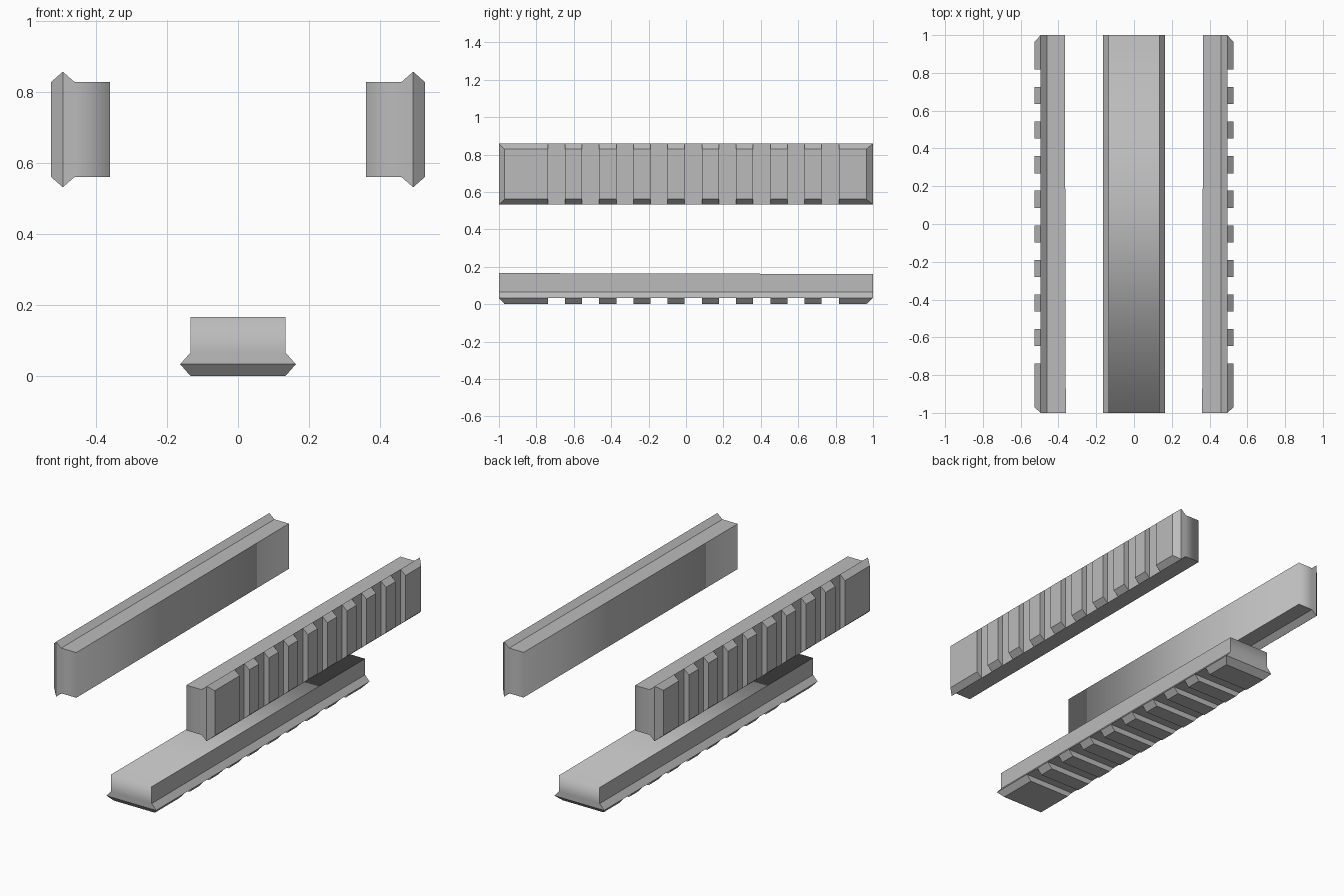
import bpy
import bmesh
from mathutils import Vector

cube = bpy.data.objects.get("Cube")
if cube:
    bpy.data.objects.remove(cube)

# One grey for all the rails
grey = bpy.data.materials.new("rail_grey")
grey.use_nodes = True
grey.diffuse_color = (0.5, 0.5, 0.5, 1)
grey.node_tree.nodes["Principled BSDF"].inputs["Base Color"].default_value = grey.diffuse_color

# Cross-section sizes: half widths, then depths from the toothed face
FACE, RIDGE = 0.134, 0.163
RIDGE_D, NECK_D, DEPTH, TAPER = 0.033, 0.066, 0.166, 0.005


def loft(bm, ring_a, ring_b):
    """Closed solid between two matching rings; returns its faces."""
    a = [bm.verts.new(p) for p in ring_a]
    b = [bm.verts.new(p) for p in ring_b]
    n = len(a)
    faces = [bm.faces.new(a), bm.faces.new(b)]
    faces += [bm.faces.new((a[i], a[(i + 1) % n], b[(i + 1) % n], b[i])) for i in range(n)]
    return faces


def rail(name, place):
    """place maps (across, along, depth) to model space."""
    bm = bmesh.new()

    # Body: plain strip with flared ridges, tapering slightly to the back
    def section(y, depth):
        half = [(RIDGE, RIDGE_D), (FACE, NECK_D), (FACE, depth)]
        outline = half + [(-u, d) for u, d in reversed(half)]
        return [place(u, y, d) for u, d in outline]

    body = loft(bm, section(-1, DEPTH), section(1, DEPTH - TAPER))
    mount = body[4]

    # Teeth: long end pads plus evenly spaced bars with bevelled sides
    spans = [(-1, -0.738, 0.03, 0), (0.818, 1, 0, 0.036)]
    for k in range(8):
        start = -0.647 + 0.1831 * k
        spans.append((start, start + 0.091, 0, 0))
    for y0, y1, cut0, cut1 in spans:
        base = [(-RIDGE, y0), (RIDGE, y0), (RIDGE, y1), (-RIDGE, y1)]
        top = [(-FACE, y0 + cut0), (FACE, y0 + cut0), (FACE, y1 - cut1), (-FACE, y1 - cut1)]
        loft(bm, [place(u, y, RIDGE_D) for u, y in base],
             [place(u, y, 0) for u, y in top])

    bmesh.ops.recalc_face_normals(bm, faces=bm.faces)

    # Only the mounting face blends softly into the two ends
    for face in bm.faces:
        face.smooth = True
    for edge in bm.edges:
        edge.smooth = False
    for edge in mount.edges:
        across_end = abs(edge.verts[0].co.y - edge.verts[1].co.y) < 0.01
        edge.smooth = across_end

    mesh = bpy.data.meshes.new(name)
    bm.to_mesh(mesh)
    bm.free()
    mesh.materials.append(grey)
    obj = bpy.data.objects.new(name, mesh)
    bpy.context.collection.objects.link(obj)


# Three rails with teeth facing down and outwards
SIDE_X, SIDE_Z = 0.527, 0.695
rail("bottom_rail", lambda u, y, d: Vector((u, y, d)))
rail("left_rail", lambda u, y, d: Vector((SIDE_X - d, y, SIDE_Z + u)))
rail("right_rail", lambda u, y, d: Vector((d - SIDE_X, y, SIDE_Z + u)))
